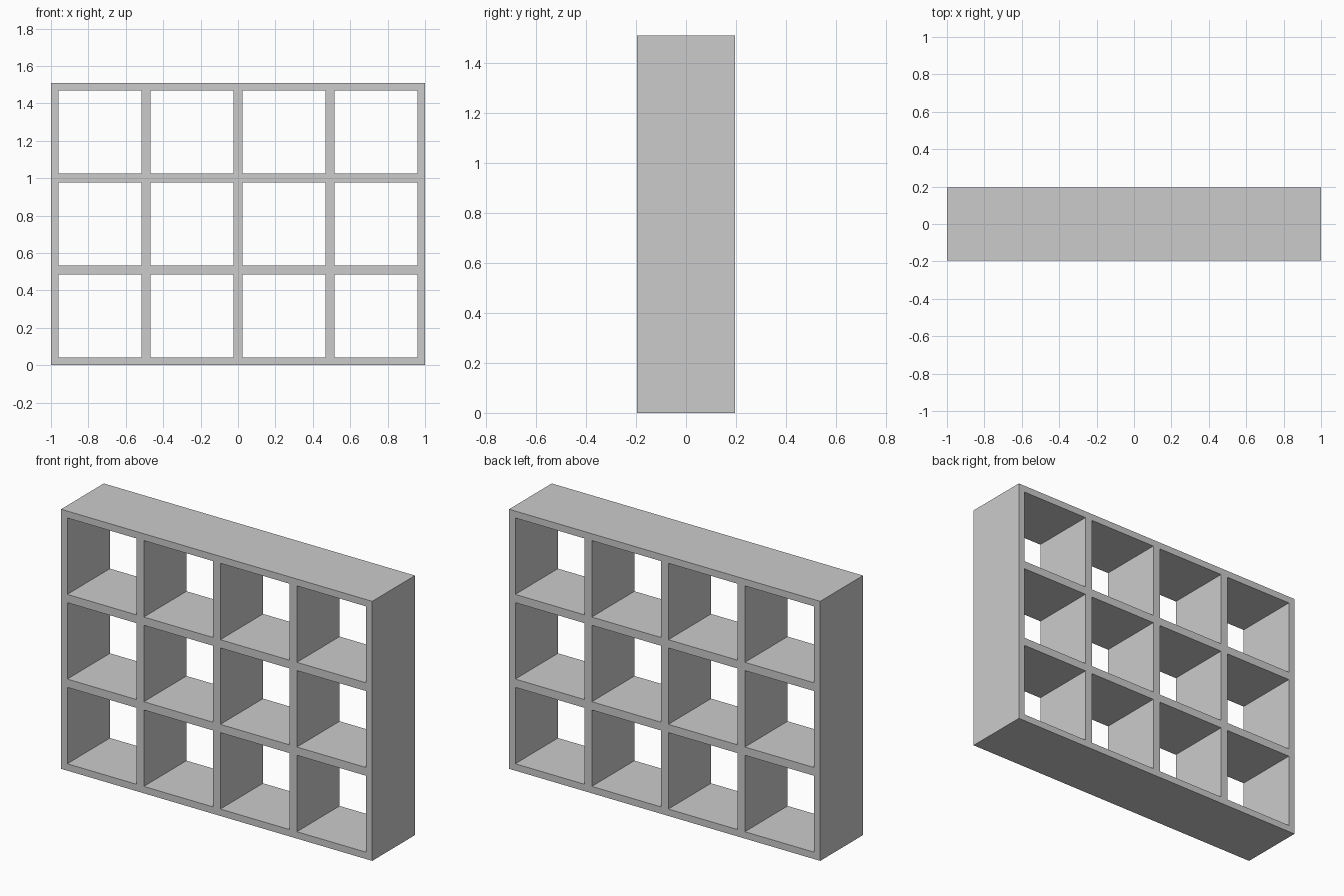
import bpy
import bmesh

if "Cube" in bpy.data.objects:
    bpy.data.objects.remove(bpy.data.objects["Cube"])

COLS, ROWS = 4, 3
OPENING, DIVIDER, BORDER, DEPTH = 0.444, 0.048, 0.04, 0.392


def breaks(count):
    """Positions of every board edge along one axis, starting at 0."""
    pos = [0.0, BORDER]
    for i in range(count):
        pos.append(pos[-1] + OPENING)
        pos.append(pos[-1] + (DIVIDER if i < count - 1 else BORDER))
    return pos


xs, zs = breaks(COLS), breaks(ROWS)
half_width = xs[-1] / 2

# Front lattice: fill every cell except the openings (odd column and odd row)
bm = bmesh.new()
grid = [[bm.verts.new((x - half_width, -DEPTH / 2, z)) for z in zs] for x in xs]
for i in range(len(xs) - 1):
    for j in range(len(zs) - 1):
        if i % 2 and j % 2:
            continue
        bm.faces.new((grid[i][j], grid[i + 1][j], grid[i + 1][j + 1], grid[i][j + 1]))

# Extrude the lattice back to the full shelf depth, keeping the front faces
front = bm.faces[:]
copy = bmesh.ops.extrude_face_region(bm, geom=front, use_keep_orig=True)
moved = [g for g in copy["geom"] if isinstance(g, bmesh.types.BMVert)]
bmesh.ops.translate(bm, verts=moved, vec=(0, DEPTH, 0))
bmesh.ops.recalc_face_normals(bm, faces=bm.faces[:])

mesh = bpy.data.meshes.new("cube_shelf")
bm.to_mesh(mesh)
bm.free()

# Single plain grey finish
grey = bpy.data.materials.new("light grey")
grey.diffuse_color = (0.6, 0.6, 0.6, 1)
grey.use_nodes = True
grey.node_tree.nodes["Principled BSDF"].inputs["Base Color"].default_value = grey.diffuse_color
mesh.materials.append(grey)

shelf = bpy.data.objects.new("cube_shelf", mesh)
bpy.context.collection.objects.link(shelf)
